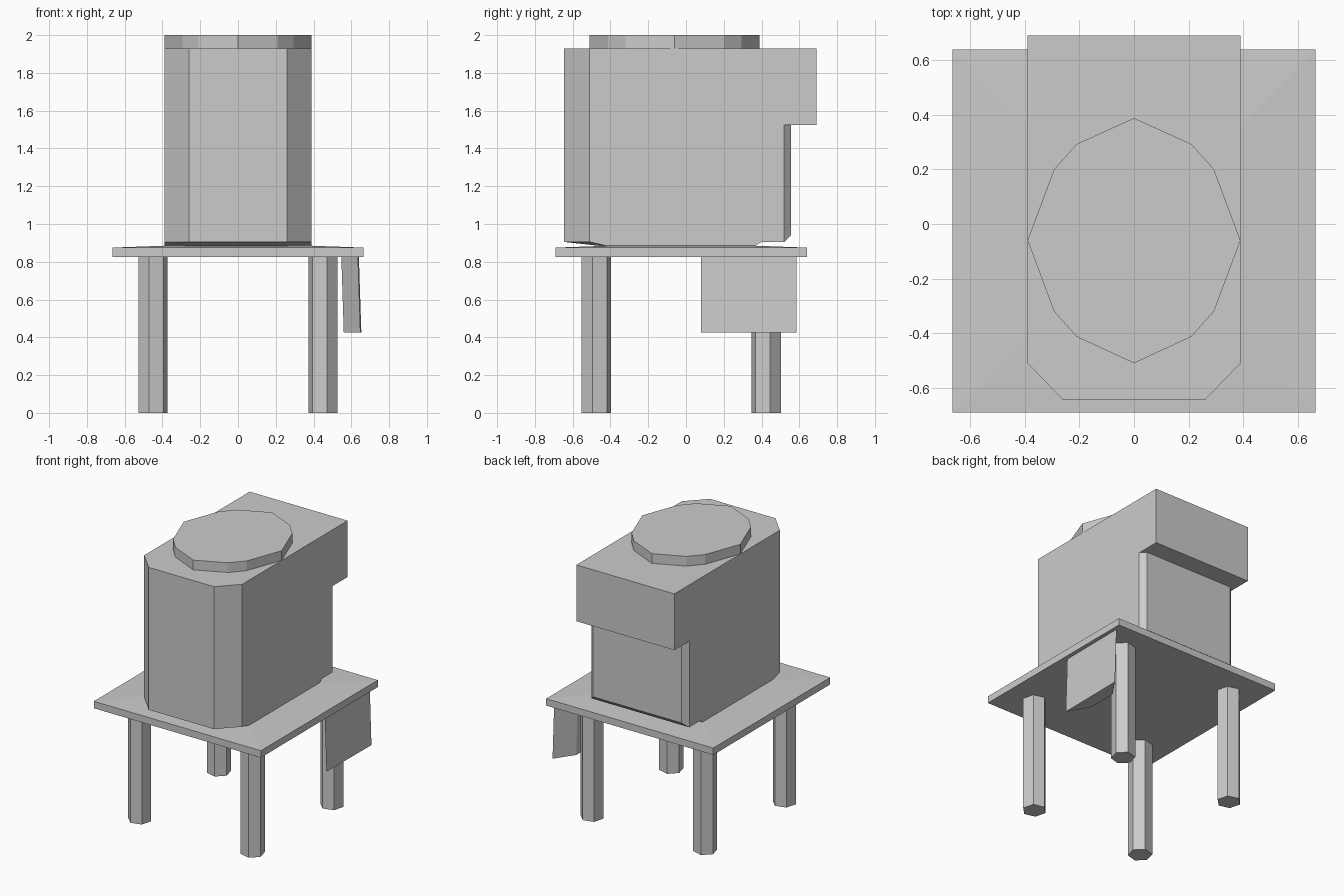
import bpy, bmesh, math

if "Cube" in bpy.data.objects:
    bpy.data.objects.remove(bpy.data.objects["Cube"])


def loft(name, rings):
    """Skin a stack of closed outlines with equal point counts and cap both ends."""
    bm = bmesh.new()
    loops = [[bm.verts.new(p) for p in ring] for ring in rings]
    n = len(loops[0])
    for a, b in zip(loops, loops[1:]):
        for i in range(n):
            j = (i + 1) % n
            bm.faces.new((a[i], a[j], b[j], b[i]))
    bm.faces.new(loops[0][::-1])
    bm.faces.new(loops[-1])
    bmesh.ops.remove_doubles(bm, verts=bm.verts, dist=1e-4)
    bmesh.ops.dissolve_degenerate(bm, edges=bm.edges, dist=1e-4)
    bmesh.ops.recalc_face_normals(bm, faces=bm.faces)
    mesh = bpy.data.meshes.new(name)
    bm.to_mesh(mesh)
    bm.free()
    obj = bpy.data.objects.new(name, mesh)
    bpy.context.collection.objects.link(obj)
    return obj


def ring(points, z):
    return [(x, y, z) for x, y in points]


def rect(h, cy):
    return [(-h, cy - h), (h, cy - h), (h, cy + h), (-h, cy + h)]


def plan(front, shoulder, back, chamfer):
    """Body outline: chamfered front corners, optional chamfer at the back."""
    half = [(0.26, front), (0.39, shoulder), (0.39, back - chamfer),
            (0.39 - chamfer, back)]
    return half + [(-x, y) for x, y in reversed(half)]


# Slightly raised table top
loft("table_top", [ring(rect(0.665, -0.025), 0.825),
                   ring(rect(0.665, -0.025), 0.875),
                   ring(rect(0.39, -0.025), 0.885)])

# Four hexagonal legs, mirrored about the table centre
for sx, side in ((-1, "left"), (1, "right")):
    for sy, end in ((-1, "front"), (1, "back")):
        turn = 15 * sx * sy
        hexagon = [(0.45 * sx + 0.08 * math.cos(math.radians(turn + 60 * k)),
                    -0.025 + 0.45 * sy + 0.08 * math.sin(math.radians(turn + 60 * k)))
                   for k in range(6)]
        loft(f"{end}_{side}_leg", [ring(hexagon, 0), ring(hexagon, 0.825)])

# Body: foot, chamfered lower section, overhanging back block
F, S = -0.645, -0.51
loft("body", [ring(plan(-0.42, -0.40, 0.36, 0), 0.88),
              ring(plan(F, S, 0.40, 0), 0.905),
              ring(plan(F, S, 0.52, 0), 0.905),
              ring(plan(F, S, 0.555, 0.037), 0.94),
              ring(plan(F, S, 0.555, 0.037), 1.525),
              ring(plan(F, S, 0.69, 0), 1.525),
              ring(plan(F, S, 0.69, 0), 1.93)])

# Twelve-sided lid
right = [(0, -0.51), (0.21, -0.413), (0.293, -0.32), (0.39, -0.06),
         (0.293, 0.2), (0.21, 0.293), (0, 0.388)]
lid = right + [(-x, y) for x, y in right[-2:0:-1]]
loft("lid", [ring(lid, 1.93), ring(lid, 2.0)])

# Tilted side panel with sloping ends hanging under the table
panel = [(0.648, 0.08), (0.653, 0.585), (0.56, 0.45), (0.56, 0.23)]
loft("side_panel", [ring(panel, 0.425),
                    ring([(x - 0.013, y) for x, y in panel], 0.825)])
